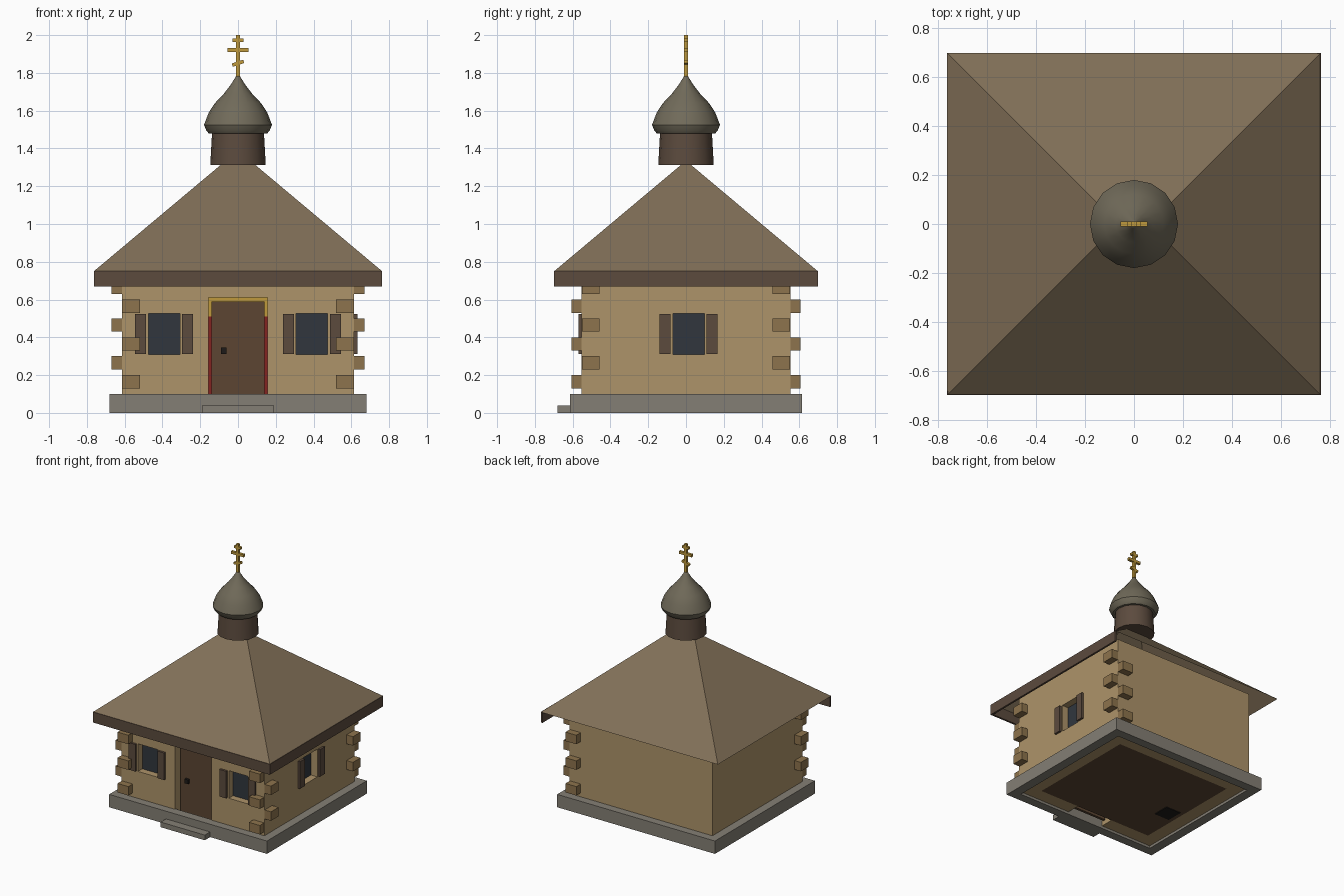
import bpy, bmesh, math
from mathutils import Matrix, Vector

if "Cube" in bpy.data.objects:
    bpy.data.objects.remove(bpy.data.objects["Cube"])


def paint(name, r, g, b):
    m = bpy.data.materials.new(name)
    m.diffuse_color = [(c / 255) ** 2.2 for c in (r, g, b)] + [1]
    m.use_nodes = True
    m.node_tree.nodes["Principled BSDF"].inputs["Base Color"].default_value = m.diffuse_color
    return m


WALL = paint("plaster", 172, 146, 105)
LOG = paint("log", 140, 115, 78)
ROOF = paint("roof", 128, 111, 88)
DARK = paint("dark_wood", 92, 76, 64)
DOOR = paint("door_wood", 92, 71, 53)
STONE = paint("stone", 131, 126, 116)
DOME = paint("dome", 112, 106, 90)
GOLD = paint("gold", 190, 152, 62)
GLASS = paint("glass", 52, 57, 64)
RED = paint("red", 130, 40, 38)
IRON = paint("iron", 35, 32, 30)


def finish(name, bm, mat):
    bmesh.ops.recalc_face_normals(bm, faces=bm.faces[:])
    me = bpy.data.meshes.new(name)
    bm.to_mesh(me)
    bm.free()
    ob = bpy.data.objects.new(name, me)
    bpy.context.collection.objects.link(ob)
    if mat:
        me.materials.append(mat)
    return ob


def boxes(name, mat, *spans, tilt=0):
    """Boxes given as (x0, x1, y0, y1, z0, z1), joined in one object."""
    bm = bmesh.new()
    for x0, x1, y0, y1, z0, z1 in spans:
        mid = Vector(((x0 + x1) / 2, (y0 + y1) / 2, (z0 + z1) / 2))
        m = (Matrix.Translation(mid) @ Matrix.Rotation(tilt, 4, 'Y')
             @ Matrix.Diagonal((x1 - x0, y1 - y0, z1 - z0, 1)))
        bmesh.ops.create_cube(bm, size=1, matrix=m)
    return finish(name, bm, mat)


def ring(name, mat, ox, oy, ix, iy, z0, z1):
    """Rectangular tube with outer and inner half sizes."""
    bm = bmesh.new()
    sign = [(-1, -1), (1, -1), (1, 1), (-1, 1)]
    loops = [[bm.verts.new((sx * a, sy * b, z)) for sx, sy in sign]
             for a, b, z in ((ox, oy, z0), (ox, oy, z1), (ix, iy, z1), (ix, iy, z0))]
    for k in range(4):
        for i in range(4):
            j, n = (i + 1) % 4, (k + 1) % 4
            bm.faces.new((loops[k][i], loops[k][j], loops[n][j], loops[n][i]))
    return finish(name, bm, mat)


def lathe(name, mat, profile, sides):
    bm = bmesh.new()
    vs = [bm.verts.new((r, 0, z)) for r, z in profile]
    es = [bm.edges.new(p) for p in zip(vs, vs[1:])]
    bmesh.ops.spin(bm, geom=vs + es, axis=(0, 0, 1), cent=(0, 0, 0),
                   angle=2 * math.pi, steps=sides, use_duplicate=False)
    bmesh.ops.remove_doubles(bm, verts=bm.verts[:], dist=0.0005)
    ob = finish(name, bm, mat)
    bpy.context.view_layer.objects.active = ob
    ob.select_set(True)
    bpy.ops.object.shade_smooth_by_angle(angle=math.radians(40))
    ob.select_set(False)
    return ob


# Foundation, step and floor
ring("foundation", STONE, 0.68, 0.615, 0.605, 0.545, 0, 0.10)
boxes("door_step", STONE, (-0.19, 0.19, -0.68, -0.61, 0, 0.04))
boxes("floor", DOOR, (-0.5, 0.5, -0.44, 0.44, 0.02, 0.04))

# Walls with openings for the door, two front windows and one right window
walls = ring("walls", WALL, 0.615, 0.553, 0.50, 0.44, 0.02, 0.80)
cutter = boxes("opening_cutter", None,
               (-0.157, 0.157, -0.7, -0.4, -0.1, 0.61),
               (-0.475, -0.308, -0.7, -0.4, 0.31, 0.525),
               (0.308, 0.475, -0.7, -0.4, 0.31, 0.525),
               (0.4, 0.8, -0.07, 0.098, 0.31, 0.525))
cutter.hide_render = True
mod = walls.modifiers.new("openings", 'BOOLEAN')
mod.operation, mod.solver, mod.object = 'DIFFERENCE', 'EXACT', cutter
bpy.context.view_layer.objects.active = walls
bpy.ops.object.modifier_apply(modifier="openings")
bpy.data.objects.remove(cutter)

# Door with knob
boxes("door", DOOR, (-0.14, 0.14, -0.51, -0.49, 0.04, 0.59))
boxes("door_knob", IRON, (-0.09, -0.06, -0.53, -0.51, 0.312, 0.345))

# Front windows and shutters
for side, c in (("left", -0.391), ("right", 0.391)):
    boxes(side + "_window_glass", GLASS, (c - 0.085, c + 0.085, -0.50, -0.49, 0.31, 0.526))
    boxes(side + "_window_shutters", DARK,
          (c - 0.153, c - 0.095, -0.57, -0.55, 0.312, 0.523),
          (c + 0.095, c + 0.153, -0.57, -0.55, 0.312, 0.523))

# Right side window
boxes("side_window_glass", GLASS, (0.55, 0.56, -0.071, 0.099, 0.31, 0.526))
boxes("side_window_shutters", DARK,
      (0.612, 0.632, -0.139, -0.081, 0.312, 0.523),
      (0.612, 0.632, 0.109, 0.167, 0.312, 0.523))

# Log ends alternate direction up three corners
for name, sx, sy in (("front_left", -1, -1), ("front_right", 1, -1), ("back_right", 1, 1)):
    spans = []
    for k in range(6):
        z = 0.13 + 0.1 * k
        a, b = ((0.52, 0.613), (0.54, 0.607)) if k % 2 == 0 else ((0.60, 0.67), (0.458, 0.551))
        spans.append((*sorted((sx * a[0], sx * a[1])), *sorted((sy * b[0], sy * b[1])), z, z + 0.07))
    boxes(name + "_log_ends", LOG, *spans)

# Hipped roof shell with a short ridge
bm = bmesh.new()
fl, fr, br, bl, rl, rr = [bm.verts.new(p) for p in (
    (-0.763, -0.698, 0.75), (0.763, -0.698, 0.75), (0.763, 0.698, 0.75),
    (-0.763, 0.698, 0.75), (-0.065, 0, 1.335), (0.065, 0, 1.335))]
for f in ((fl, fr, rr, rl), (fr, br, rr), (br, bl, rl, rr), (bl, fl, rl)):
    bm.faces.new(f)
finish("roof", bm, ROOF)

# Eave boards on the front and right only
boxes("front_eave_board", DARK, (-0.763, 0.763, -0.698, -0.683, 0.67, 0.752))
boxes("right_eave_board", DARK, (0.748, 0.763, -0.698, 0.698, 0.67, 0.752))

# Drum and onion dome
lathe("drum", DARK, [(0, 1.312), (0.147, 1.312), (0.137, 1.49), (0, 1.49)], 16)
lathe("onion_dome", DOME, [(0, 1.48), (0.155, 1.48), (0.168, 1.495), (0.18, 1.525),
                           (0.155, 1.59), (0.122, 1.64), (0.075, 1.69),
                           (0.04, 1.735), (0.018, 1.77), (0, 1.80)], 16)

# Three-barred cross
boxes("cross_post", GOLD, (-0.01, 0.01, -0.01, 0.01, 1.78, 2.0))
boxes("cross_bars", GOLD, (-0.028, 0.028, -0.01, 0.01, 1.963, 1.981),
      (-0.055, 0.055, -0.01, 0.01, 1.911, 1.931))
boxes("cross_foot_bar", GOLD, (-0.032, 0.032, -0.01, 0.01, 1.842, 1.86),
      tilt=math.radians(-18))

# Interior: altar screen, stand and stove
boxes("screen_base", RED, (-0.49, 0.49, 0.38, 0.42, 0.03, 0.51))
boxes("screen_top", GOLD, (-0.49, 0.49, 0.38, 0.42, 0.51, 0.68))
boxes("reading_stand", DOOR, (-0.05, 0.05, -0.03, 0.07, 0.03, 0.25))
boxes("stove", IRON, (-0.465, -0.335, -0.165, -0.035, 0.015, 0.28))
